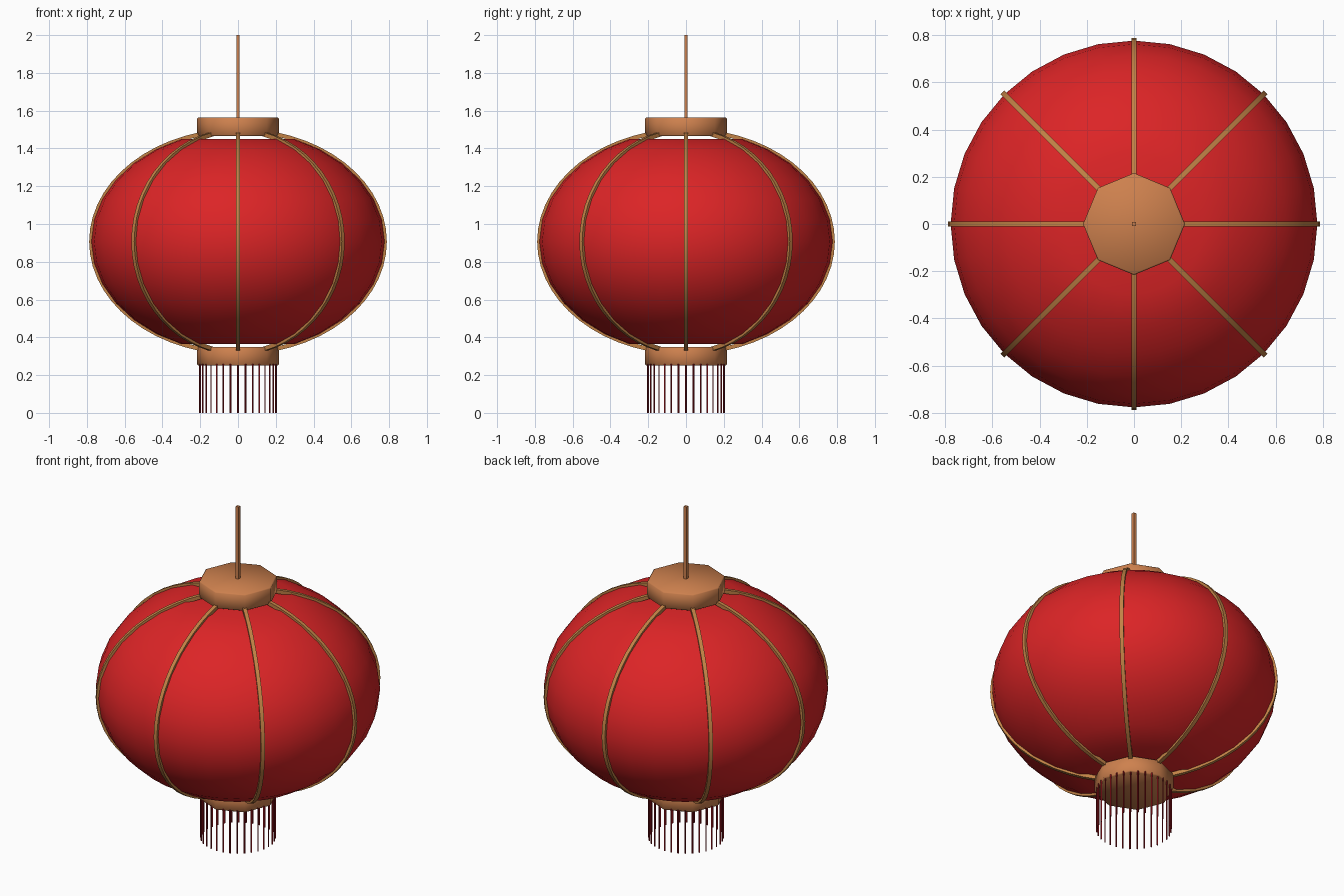
import bpy, bmesh, math
from mathutils import Matrix, Vector

if "Cube" in bpy.data.objects:
    bpy.data.objects.remove(bpy.data.objects["Cube"])

MID_Z, RADIUS, HALF_HEIGHT = 0.907, 0.777, 0.588


def srgb(r, g, b):
    f = lambda c: (c / 255 / 12.92) if c < 10 else ((c / 255 + 0.055) / 1.055) ** 2.4
    return (f(r), f(g), f(b), 1)


def material(name, colour):
    m = bpy.data.materials.new(name)
    m.diffuse_color = colour
    m.use_nodes = True
    m.node_tree.nodes["Principled BSDF"].inputs["Base Color"].default_value = m.diffuse_color
    return m


RED = material("lantern red", srgb(220, 36, 38))
COPPER = material("copper", srgb(206, 129, 78))
BRONZE = material("rib bronze", srgb(194, 130, 70))
DARK_RED = material("fringe red", srgb(150, 20, 28))


def finish(name, bm, mat, smooth_angle=None):
    bmesh.ops.recalc_face_normals(bm, faces=bm.faces)
    mesh = bpy.data.meshes.new(name)
    bm.to_mesh(mesh)
    bm.free()
    mesh.materials.append(mat)
    ob = bpy.data.objects.new(name, mesh)
    bpy.context.collection.objects.link(ob)
    if smooth_angle:
        bpy.ops.object.select_all(action='DESELECT')
        ob.select_set(True)
        bpy.context.view_layer.objects.active = ob
        bpy.ops.object.shade_smooth_by_angle(angle=math.radians(smooth_angle))
    return ob


def prism(bm, sides, radius, z0, z1, x=0, y=0, turn=0):
    m = Matrix.Translation((x, y, (z0 + z1) / 2)) @ Matrix.Rotation(turn, 4, 'Z')
    return bmesh.ops.create_cone(bm, cap_ends=True, segments=sides, radius1=radius,
                                 radius2=radius, depth=z1 - z0, matrix=m)


# Paper body: squashed sphere with flat ends
bm = bmesh.new()
rings = []
for i in range(2, 15):
    t = math.pi * i / 16
    rings.append([bm.verts.new((RADIUS * math.sin(t) * math.cos(a),
                                RADIUS * math.sin(t) * math.sin(a),
                                MID_Z + HALF_HEIGHT * math.cos(t)))
                  for a in (math.tau * k / 32 for k in range(32))])
for lo, hi in zip(rings, rings[1:]):
    for k in range(32):
        n = (k + 1) % 32
        bm.faces.new((lo[k], lo[n], hi[n], hi[k]))
bm.faces.new(rings[0])
bm.faces.new(rings[-1])
finish("paper_body", bm, RED, 40)

# Eight ribs: slim square bars following the body from cap to cap
bm = bmesh.new()
HALF = 0.011
for k in range(8):
    a = math.tau * k / 8
    out = Vector((math.cos(a), math.sin(a), 0))
    side = Vector((-math.sin(a), math.cos(a), 0))
    prev = None
    for i in range(25):
        t = math.radians(14.5 + 151 * i / 24)
        p = out * (RADIUS * math.sin(t)) + Vector((0, 0, MID_Z + HALF_HEIGHT * math.cos(t)))
        n = (out * (math.sin(t) / RADIUS)
             + Vector((0, 0, math.cos(t) / HALF_HEIGHT))).normalized()
        loop = [bm.verts.new(p + n * u * HALF + side * v * HALF)
                for u, v in ((-1, -1), (1, -1), (1, 1), (-1, 1))]
        if prev:
            for j in range(4):
                m = (j + 1) % 4
                bm.faces.new((prev[j], prev[m], loop[m], loop[j]))
        else:
            bm.faces.new(loop)
        prev = loop
    bm.faces.new(prev)
finish("ribs", bm, BRONZE, 35)

# Octagonal end caps with a softened rim
for name, z0, z1 in (("top_cap", 1.465, 1.565), ("bottom_cap", 0.25, 0.35)):
    bm = bmesh.new()
    prism(bm, 8, 0.216, z0, z1)
    rim = [e for e in bm.edges if abs(e.verts[0].co.z - e.verts[1].co.z) < 1e-4]
    bmesh.ops.bevel(bm, geom=rim, offset=0.006, segments=1, affect='EDGES')
    finish(name, bm, COPPER, 46)

# Hanging rod
bm = bmesh.new()
prism(bm, 4, 0.0125, 1.55, 2.0, turn=math.pi / 4)
finish("hanging_rod", bm, COPPER)

# Fringe of thin strands below the bottom cap
bm = bmesh.new()
for k in range(32):
    a = math.tau * k / 32
    prism(bm, 4, 0.0045, 0.0, 0.26, 0.203 * math.cos(a), 0.203 * math.sin(a), a)
finish("fringe", bm, DARK_RED)
